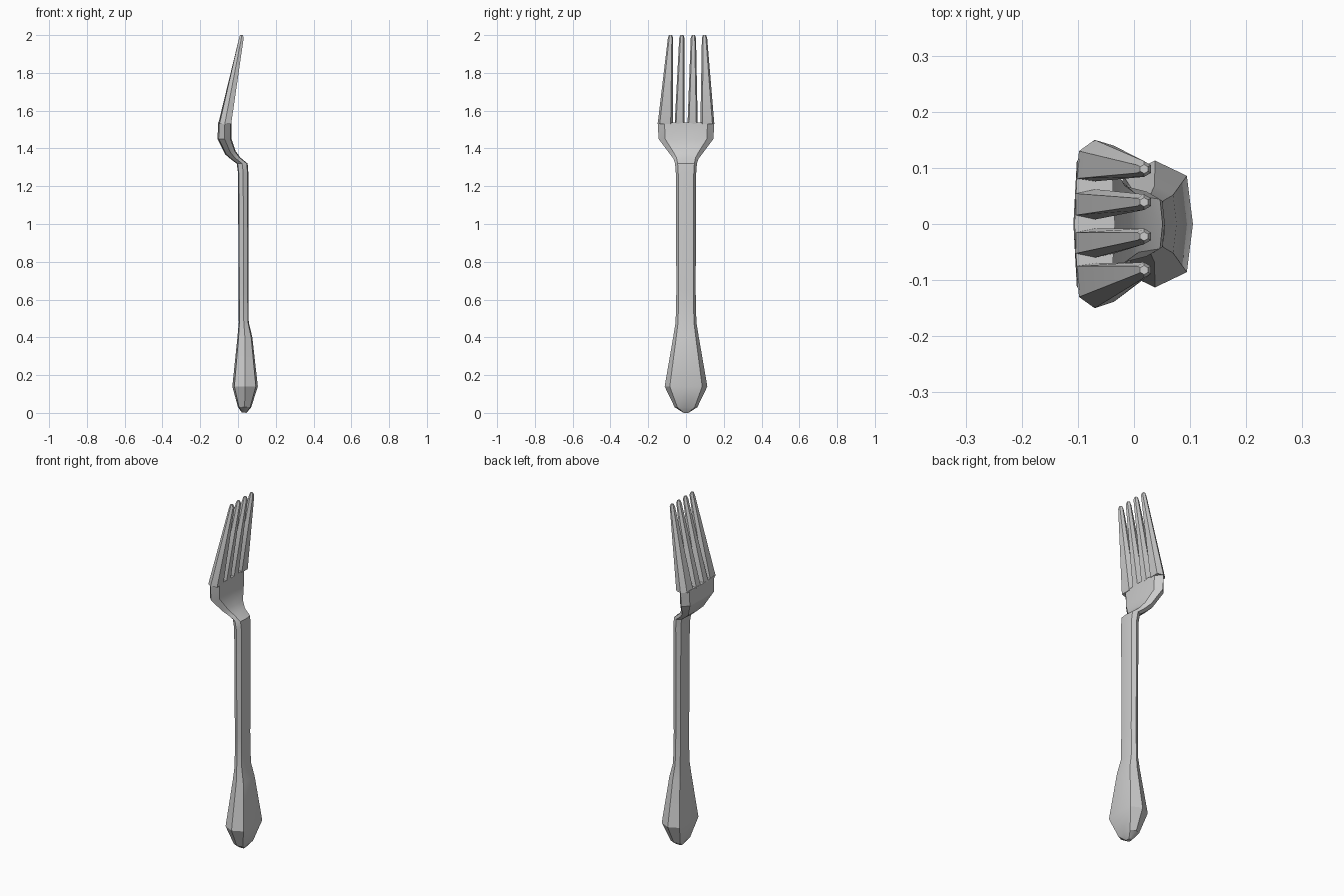
import bpy, bmesh, math

if "Cube" in bpy.data.objects:
    bpy.data.objects.remove(bpy.data.objects["Cube"])


def loft(name, rings):
    """Skin a stack of equal-length rings and cap both ends."""
    bm = bmesh.new()
    loops = [[bm.verts.new(p) for p in ring] for ring in rings]
    n = len(loops[0])
    for a, b in zip(loops, loops[1:]):
        for i in range(n):
            j = (i + 1) % n
            bm.faces.new((a[i], a[j], b[j], b[i]))
    bm.faces.new(loops[0][::-1])
    bm.faces.new(loops[-1])
    bmesh.ops.recalc_face_normals(bm, faces=bm.faces)
    mesh = bpy.data.meshes.new(name)
    bm.to_mesh(mesh)
    bm.free()
    obj = bpy.data.objects.new(name, mesh)
    bpy.context.collection.objects.link(obj)
    bpy.ops.object.select_all(action='DESELECT')
    obj.select_set(True)
    bpy.context.view_layer.objects.active = obj
    bpy.ops.object.shade_smooth_by_angle(angle=math.radians(28))
    return obj


# Rounded eight-sided section, scaled between a back and a front point
OCT = [(1, 0), (.84, .76), (0, 1), (-.84, .76),
       (-1, 0), (-.84, -.76), (0, -1), (.84, -.76)]


def section(xb, zb, xf, zf, w):
    return [((xb + xf) / 2 + u * (xf - xb) / 2, v * w,
             (zb + zf) / 2 + u * (zf - zb) / 2) for u, v in OCT]


# Handle, neck and palm: back x, back z, front x, front z, half width
stations = [
    (.02, .003, .045, .0, .015),
    (.0, .03, .07, .03, .06),
    (-.03, .14, .105, .14, .113),
    (-.003, .40, .076, .40, .068),
    (.004, .48, .057, .48, .055),
    (.003, .65, .055, .65, .051),
    (.0, 1.27, .055, 1.27, .054),
    (-.007, 1.32, .051, 1.32, .058),
    (-.032, 1.338, .012, 1.352, .066),
    (-.067, 1.368, -.012, 1.385, .09),
    (-.108, 1.45, -.034, 1.45, .145),
    (-.106, 1.537, -.034, 1.537, .15),
]
loft("handle_and_palm", [section(*s) for s in stations])


# Tines: tapered six-sided prongs with a small bevelled tip
def tine(name, inner, outer, tip, edge):
    mid, half = (inner + outer) / 2, (outer - inner) / 2
    side = .72 * half
    base = [(-.105, mid - side), (-.07, inner), (-.036, mid - side),
            (-.036, mid + side), (-.07, outer), (-.105, mid + side)]
    if edge:  # outer prongs follow the curved back of the palm
        base[0], base[5] = (-.103, inner + .005), (-.098, outer - .02)

    def end(r, z):
        return [(.018 + r * math.cos(a), tip + r * math.sin(a), z)
                for a in (math.radians(d) for d in (240, 270, 300, 60, 90, 120))]

    rings = [[(x, y, 1.53) for x, y in base], end(.014, 1.985), end(.008, 2.0)]
    # even out the tip so it reads as a regular hexagon
    for ring, r in ((rings[1], .014), (rings[2], .008)):
        z = ring[0][2]
        for i, d in enumerate((210, 270, 330, 30, 90, 150)):
            a = math.radians(d)
            ring[i] = (.018 + r * math.cos(a), tip + r * math.sin(a), z)
    return loft(name, rings)


for name, lo, hi, tip, flip, edge in [
        ("tine_outer_left", .076, .150, .098, 1, True),
        ("tine_inner_left", .008, .062, .039, 1, False),
        ("tine_inner_right", .008, .060, .022, -1, False),
        ("tine_outer_right", .070, .150, .082, -1, True)]:
    obj = tine(name, lo, hi, tip, edge)
    if flip < 0:
        for v in obj.data.vertices:
            v.co.y *= -1
        obj.data.flip_normals()
